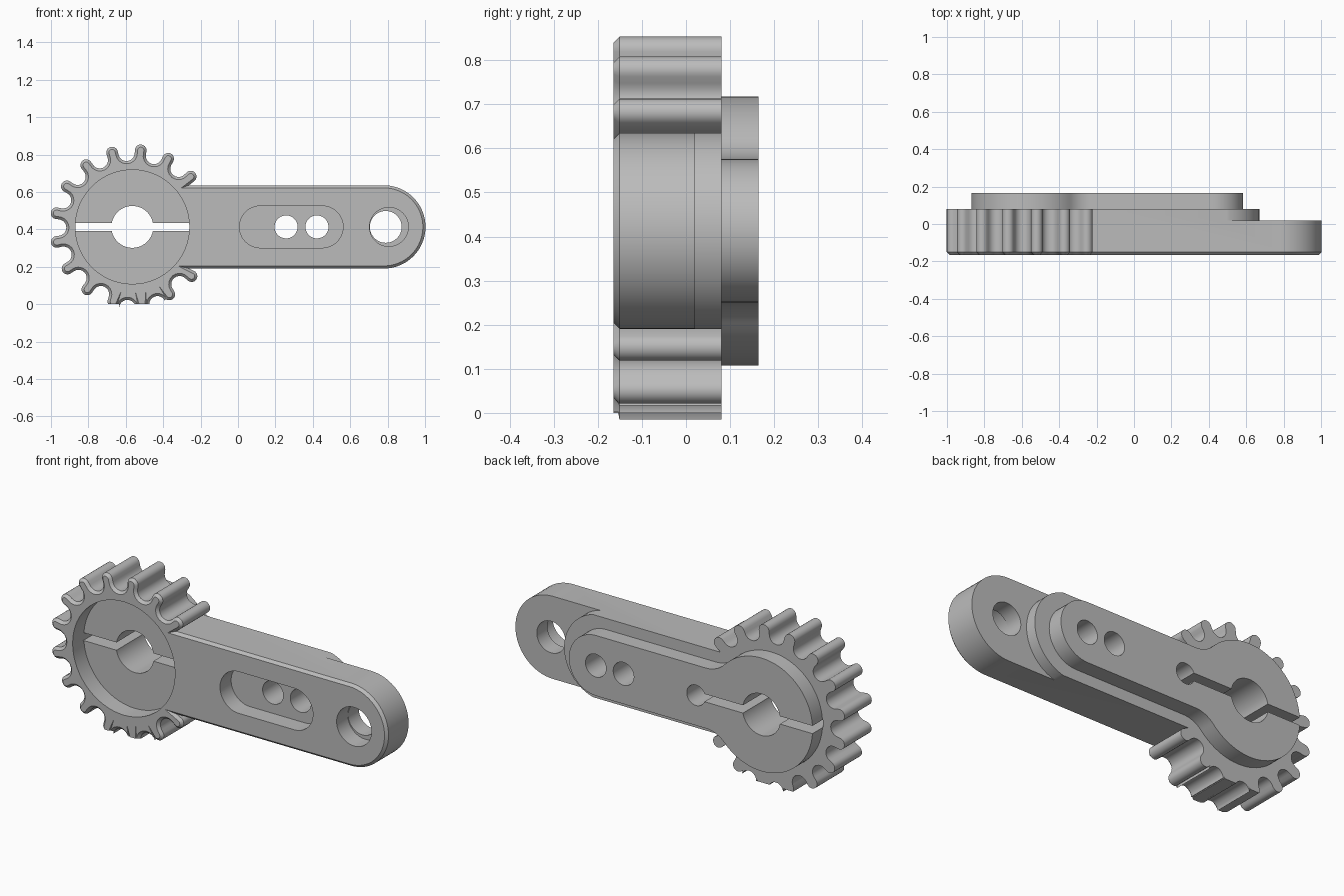
import bpy
import bmesh
from math import sin, cos, radians, degrees, atan2, sqrt

if "Cube" in bpy.data.objects:
    bpy.data.objects.remove(bpy.data.objects["Cube"], do_unlink=True)

HUB_X, MID_Z = -0.565, 0.413
FRONT, FLOOR, STEP, SEAT, BACK = -0.165, -0.07, 0.02, 0.08, 0.165
HUB_R, ARM_R, PLATE_R = 0.305, 0.2225, 0.1625

grey = bpy.data.materials.new("plain grey")
grey.use_nodes = True
grey.diffuse_color = (0.5, 0.5, 0.5, 1)
grey.node_tree.nodes["Principled BSDF"].inputs["Base Color"].default_value = (0.5, 0.5, 0.5, 1)


def arc(cx, cz, r, start, end, steps):
    """Points on an arc in the x-z plane, angles in degrees."""
    angles = [radians(start + (end - start) * i / steps) for i in range(steps + 1)]
    return [(cx + r * cos(a), cz + r * sin(a)) for a in angles]


def prism(name, points, y0, y1, chamfer=0):
    """Extrude an x-z outline along y, with an optional chamfer on the front rim."""
    bm = bmesh.new()
    face = bm.faces.new([bm.verts.new((x, y0, z)) for x, z in points])
    new = bmesh.ops.extrude_face_region(bm, geom=[face], use_keep_orig=True)["geom"]
    for v in new:
        if isinstance(v, bmesh.types.BMVert):
            v.co.y = y1
    bmesh.ops.recalc_face_normals(bm, faces=bm.faces)
    if chamfer:
        rim = [e for e in bm.edges if all(abs(v.co.y - y0) < 1e-5 for v in e.verts)]
        bmesh.ops.bevel(bm, geom=rim, offset=chamfer, segments=1,
                        affect='EDGES', clamp_overlap=False)
    mesh = bpy.data.meshes.new(name)
    bm.to_mesh(mesh)
    bm.free()
    mesh.materials.append(grey)
    ob = bpy.data.objects.new(name, mesh)
    bpy.context.collection.objects.link(ob)
    return ob


def hole(name, x, r, y0=-0.3, y1=0.3):
    return prism(name, arc(x, MID_Z, r, 0, 354, 59), y0, y1)


def box(name, x0, x1, z0, z1, y0=-0.3, y1=0.3):
    return prism(name, [(x0, z0), (x1, z0), (x1, z1), (x0, z1)], y0, y1)


def activate(ob):
    bpy.ops.object.select_all(action='DESELECT')
    ob.select_set(True)
    bpy.context.view_layer.objects.active = ob


def cut(ob, cutters):
    activate(ob)
    for c in cutters:
        mod = ob.modifiers.new(c.name, 'BOOLEAN')
        mod.operation, mod.solver, mod.object = 'DIFFERENCE', 'EXACT', c
        bpy.ops.object.modifier_apply(modifier=mod.name)
    bpy.ops.object.shade_smooth_by_angle(angle=radians(30))


# Arm and toothed sector share one outline
PITCH, TEETH, TIP_R, TIP_C = 21.5, 14, 0.031, 0.412
outline = arc(0.78, MID_Z, ARM_R, -90, 90, 32)
outline.append((-0.262, MID_Z + ARM_R))
for k in range(TEETH):
    a = 180.5 + (k - (TEETH - 1) / 2) * PITCH
    outline += arc(HUB_X + TIP_C * cos(radians(a)), MID_Z + TIP_C * sin(radians(a)),
                   TIP_R, a - 90, a + 90, 10)
    if k < TEETH - 1:
        b = a + PITCH / 2
        c = 0.435 if k in (10, 11) else 0.397
        outline += arc(HUB_X + c * cos(radians(b)), MID_Z + c * sin(radians(b)),
                       0.044, b - 95, b - 265, 10)
outline.append((-0.262, MID_Z - ARM_R))
gear_arm = prism("gear_arm", outline, FRONT, SEAT, chamfer=0.014)

# Back plate: hub disc blended into a narrow rounded bar
FILLET = 0.15
rise = PLATE_R + FILLET
run = sqrt((HUB_R + FILLET) ** 2 - rise ** 2)
ang = degrees(atan2(rise, run))
plate = arc(0.42, MID_Z, PLATE_R, -90, 90, 28)
plate += arc(HUB_X + run, MID_Z + rise, FILLET, 270, 180 + ang, 10)
plate += arc(HUB_X, MID_Z, HUB_R, ang, 360 - ang, 60)[1:]
plate += arc(HUB_X + run, MID_Z - rise, FILLET, 180 - ang, 90, 10)[1:]
back_plate = prism("back_plate", plate, SEAT, BACK)

# Cutters common to both parts
through = [
    hole("shaft_bore", HUB_X, 0.112),
    hole("screw_hole_inner", 0.257, 0.0615),
    hole("screw_hole_outer", 0.422, 0.0615),
    hole("slit_relief", -0.175, 0.055, 0.0, 0.3),
    box("clamp_slit", -0.872, -0.175, MID_Z - 0.021, MID_Z + 0.021, FLOOR - 0.01),
]

# Cutters for the arm only
slot = arc(0.45, MID_Z, 0.112, -90, 90, 24) + arc(0.12, MID_Z, 0.112, 90, 270, 24)
tip = arc(0.44, MID_Z, 0.23, -90, 90, 40)
tip += [(0.44, 0.8), (1.1, 0.8), (1.1, 0.05), (0.44, 0.05)]
arm_only = [
    hole("hub_recess", HUB_X, HUB_R, -0.3, FLOOR),
    prism("slot_recess", slot, -0.3, FLOOR),
    prism("tip_step", tip, STEP, 0.3),
    hole("tip_bore", 0.79, 0.085),
    hole("tip_counterbore", 0.807, 0.104, -0.3, FLOOR),
    box("flat_base", -1.2, 1.2, -0.3, 0),
]

cut(gear_arm, arm_only + through)
cut(back_plate, through)
for c in arm_only + through:
    bpy.data.objects.remove(c, do_unlink=True)
